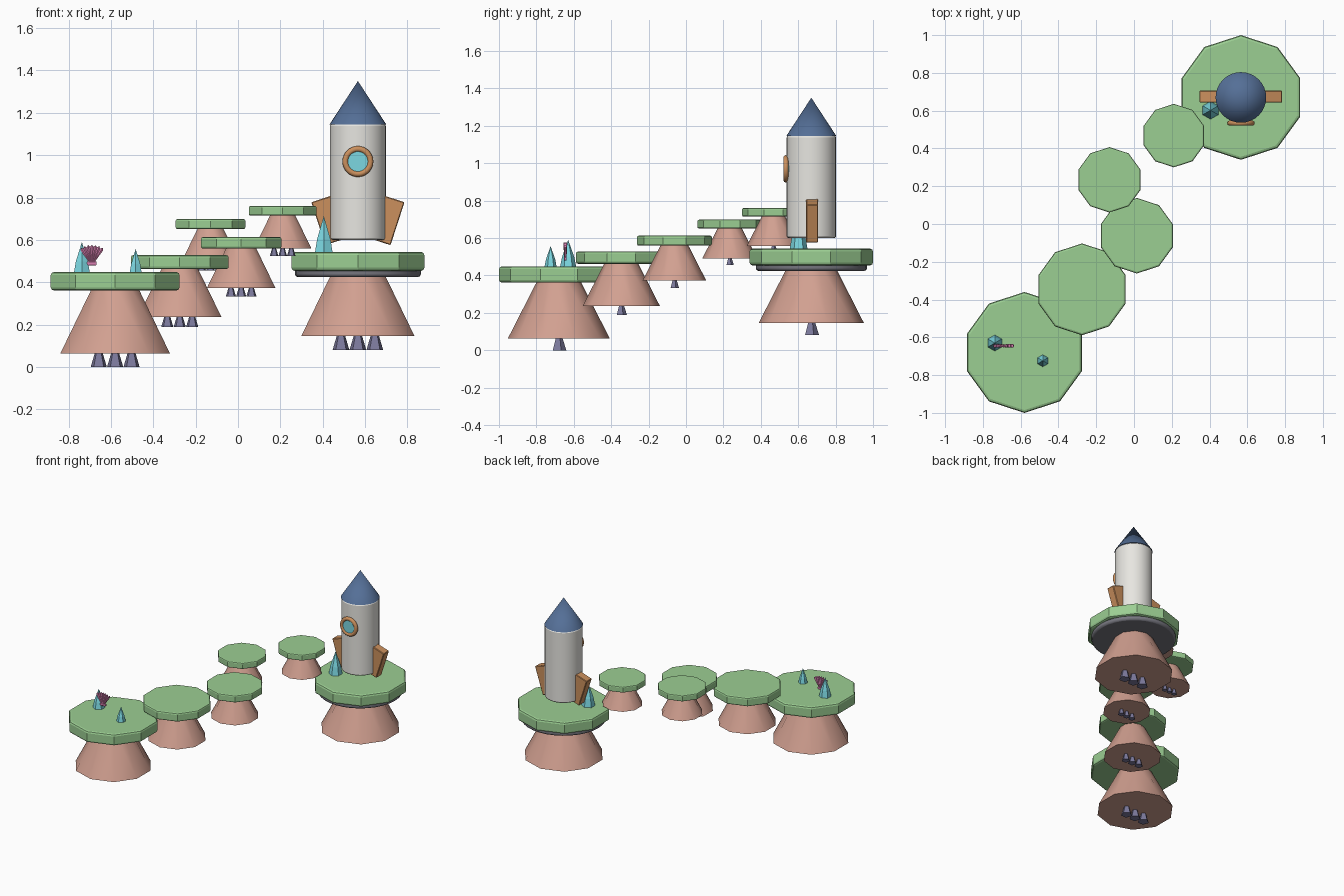
import bpy, bmesh, math
from mathutils import Vector

if "Cube" in bpy.data.objects:
    bpy.data.objects.remove(bpy.data.objects["Cube"])


def material(name, rgb):
    m = bpy.data.materials.new(name)
    m.diffuse_color = (*rgb, 1)
    m.use_nodes = True
    m.node_tree.nodes["Principled BSDF"].inputs["Base Color"].default_value = m.diffuse_color
    return m


GRASS = material("grass", (0.33, 0.62, 0.29))
ROCK = material("rock", (0.64, 0.35, 0.28))
STONE = material("stone", (0.20, 0.19, 0.33))
METAL = material("pad_metal", (0.18, 0.18, 0.21))
WHITE = material("hull_white", (0.80, 0.79, 0.75))
NAVY = material("navy", (0.09, 0.16, 0.31))
ORANGE = material("orange", (0.60, 0.28, 0.11))
CYAN = material("cyan", (0.20, 0.68, 0.75))
PINK = material("pink", (0.70, 0.22, 0.45))


def finish(name, mat, bevel=0, segments=2, smooth=None):
    ob = bpy.context.object
    ob.name = ob.data.name = name
    ob.data.materials.append(mat)
    if smooth:
        bpy.ops.object.shade_smooth_by_angle(angle=math.radians(smooth))
    if bevel:
        b = ob.modifiers.new("bevel", 'BEVEL')
        b.width, b.segments = bevel, segments
        b.limit_method, b.angle_limit = 'ANGLE', math.radians(45)
    return ob


def frustum(name, mat, x, y, z0, z1, r0, r1, sides, **kw):
    bpy.ops.mesh.primitive_cone_add(vertices=sides, radius1=r0, radius2=r1, depth=z1 - z0,
                                    location=(x, y, (z0 + z1) / 2))
    return finish(name, mat, **kw)


def mesh_object(name, mat, bm):
    bmesh.ops.recalc_face_normals(bm, faces=bm.faces)
    me = bpy.data.meshes.new(name)
    bm.to_mesh(me)
    bm.free()
    ob = bpy.data.objects.new(name, me)
    bpy.context.collection.objects.link(ob)
    me.materials.append(mat)
    return ob


# Floating islands: grass disc, flared rock and three stone tips, all in proportion to the radius
def island(name, x, y, top, r):
    frustum(name + "_grass", GRASS, x, y, top - 0.27 * r, top, r, r, 10, bevel=0.045 * r)
    frustum(name + "_rock", ROCK, x, y, top - 1.2 * r, top - 0.2 * r, 0.85 * r, 0.34 * r, 10, smooth=35)
    for i in (-1, 0, 1):
        frustum(f"{name}_stone_{i + 2}", STONE, x + i * 0.242 * r, y,
                top - 1.4 * r, top - 1.19 * r, 0.125 * r, 0.06 * r, 5)


island("start_island", -0.58, -0.68, 0.448, 0.32)
island("step_island_1", -0.275, -0.346, 0.528, 0.243)
island("step_island_2", 0.015, -0.062, 0.613, 0.2)
island("step_island_3", -0.13, 0.234, 0.698, 0.173)
island("step_island_4", 0.211, 0.468, 0.76, 0.168)
RX, RY = 0.566, 0.67
island("launch_island", RX, RY, 0.543, 0.33)

# Metal plate under the launch island
frustum("launch_plate", METAL, RX, RY, 0.425, 0.47, 0.297, 0.297, 32, bevel=0.012, smooth=40)

# Rocket
frustum("rocket_body", WHITE, RX, RY, 0.6, 1.147, 0.132, 0.132, 32, bevel=0.01, smooth=40)
frustum("rocket_nose", NAVY, RX, RY, 1.145, 1.35, 0.134, 0, 32, smooth=40)
for side, label in ((-1, "left"), (1, "right")):
    bpy.ops.mesh.primitive_cube_add(size=1, location=(RX + side * 0.13, RY + 0.004, 0.695),
                                    rotation=(0, side * math.radians(18), 0))
    bpy.context.object.scale = (0.12, 0.064, 0.213)
    bpy.ops.object.transform_apply(location=False, rotation=False, scale=True)
    finish("rocket_fin_" + label, ORANGE, bevel=0.004, segments=1)

# Round window
bpy.ops.mesh.primitive_torus_add(major_radius=0.059, minor_radius=0.014, major_segments=32, minor_segments=10,
                                 location=(RX, 0.534, 0.97), rotation=(math.pi / 2, 0, 0))
finish("window_ring", ORANGE, smooth=60)
bpy.ops.mesh.primitive_cylinder_add(vertices=32, radius=0.056, depth=0.03,
                                    location=(RX, 0.543, 0.97), rotation=(math.pi / 2, 0, 0))
finish("window_glass", CYAN, smooth=40)


# Six-sided crystals, slightly bulging towards the base
def crystal(name, x, y, z, r, h):
    bm = bmesh.new()
    rings = []
    for f, t in ((1, -0.05), (0.74, 0.36)):
        rings.append([bm.verts.new((x + f * r * math.sin(a * math.pi / 3),
                                    y + f * r * math.cos(a * math.pi / 3), z + t * h)) for a in range(6)])
    tip = bm.verts.new((x, y, z + h))
    bm.faces.new(rings[0])
    for i in range(6):
        j = (i + 1) % 6
        bm.faces.new((rings[0][i], rings[0][j], rings[1][j], rings[1][i]))
        bm.faces.new((rings[1][i], rings[1][j], tip))
    mesh_object(name, CYAN, bm)


crystal("crystal_large", -0.737, -0.63, 0.448, 0.044, 0.142)
crystal("crystal_small", -0.483, -0.724, 0.448, 0.033, 0.109)
crystal("crystal_launch", 0.405, 0.602, 0.543, 0.049, 0.17)

# Ribbed fan shell: ridges and valleys radiating from a hinge
bm = bmesh.new()
base = Vector((-0.69, -0.645, 0.477))
sheets = []
for s in (-1, 1):
    inner, outer = [], []
    for i in range(15):
        a = math.radians(-36 + 72 * i / 14)
        ridge = i % 2
        d = Vector((math.sin(a), 0, math.cos(a)))
        inner.append(bm.verts.new(base + d * 0.015 + Vector((0, s * 0.006, 0))))
        outer.append(bm.verts.new(base + d * (0.1 if ridge else 0.091)
                                  + Vector((0, s * (0.010 if ridge else 0.004), 0))))
    sheets.append((inner, outer))
    for i in range(14):
        bm.faces.new((inner[i], inner[i + 1], outer[i + 1], outer[i]))
(fi, fo), (bi, bo) = sheets
for i in range(14):
    bm.faces.new((fo[i], fo[i + 1], bo[i + 1], bo[i]))
    bm.faces.new((fi[i], fi[i + 1], bi[i + 1], bi[i]))
for i in (0, 14):
    bm.faces.new((fi[i], fo[i], bo[i], bi[i]))
mesh_object("fan_shell", PINK, bm)
bpy.ops.mesh.primitive_cube_add(size=1, location=base + Vector((0, 0, 0.012)))
bpy.context.object.scale = (0.046, 0.014, 0.02)
finish("fan_shell_hinge", PINK, bevel=0.15, segments=1)
